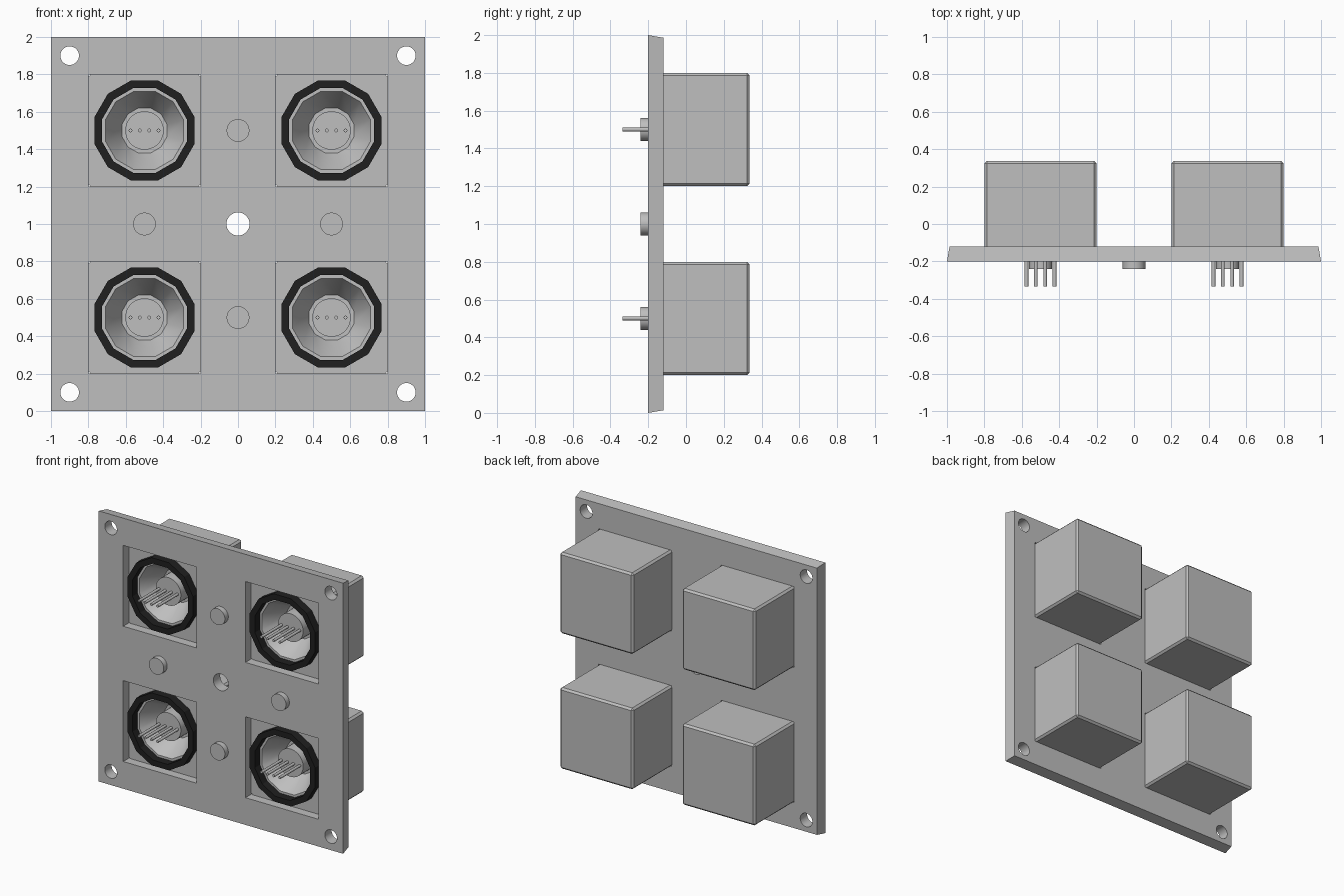
import bpy, bmesh, math
from mathutils import Matrix

cube = bpy.data.objects.get("Cube")
if cube:
    bpy.data.objects.remove(cube, do_unlink=True)


def material(name, value):
    m = bpy.data.materials.new(name)
    m.use_nodes = True
    color = (value, value, value, 1)
    m.diffuse_color = color
    m.node_tree.nodes["Principled BSDF"].inputs["Base Color"].default_value = color
    return m


GREY = material("light grey", 0.52)
BLACK = material("black rubber", 0.014)


def finish(name, bm, mat, smooth=None):
    bmesh.ops.recalc_face_normals(bm, faces=bm.faces)
    mesh = bpy.data.meshes.new(name)
    bm.to_mesh(mesh)
    bm.free()
    mesh.materials.append(mat)
    ob = bpy.data.objects.new(name, mesh)
    bpy.context.collection.objects.link(ob)
    if smooth:
        activate(ob)
        bpy.ops.object.shade_smooth_by_angle(angle=math.radians(smooth))
    return ob


def activate(ob):
    bpy.ops.object.select_all(action='DESELECT')
    ob.select_set(True)
    bpy.context.view_layer.objects.active = ob


def box_into(bm, x, y0, y1, z, size):
    mat = Matrix.Translation((x, (y0 + y1) / 2, z)) @ Matrix.Diagonal((size, y1 - y0, size, 1))
    return bmesh.ops.create_cube(bm, size=1, matrix=mat)["verts"]


def rod_into(bm, x, y0, y1, z, r, sides=24):
    """Solid cylinder along y."""
    mat = Matrix.Translation((x, (y0 + y1) / 2, z)) @ Matrix.Rotation(math.pi / 2, 4, 'X')
    mat = mat @ Matrix.Rotation(math.pi / sides, 4, 'Z')
    bmesh.ops.create_cone(bm, cap_ends=True, segments=sides, radius1=r, radius2=r,
                          depth=y1 - y0, matrix=mat)


def lathe(name, profile, x, z, mat, sides=12, smooth=None):
    """Turn a closed (radius, y) profile around the y axis through x, z."""
    bm = bmesh.new()
    rings = []
    for i in range(sides):
        a = 2 * math.pi * (i + 0.5) / sides
        rings.append([bm.verts.new((x + r * math.cos(a), y, z + r * math.sin(a)))
                      for r, y in profile])
    n = len(profile)
    for i in range(sides):
        a, b = rings[i], rings[(i + 1) % sides]
        for j in range(n):
            k = (j + 1) % n
            if profile[j][0] or profile[k][0]:
                bm.faces.new((a[j], a[k], b[k], b[j]))
    bmesh.ops.remove_doubles(bm, verts=bm.verts, dist=1e-5)
    return finish(name, bm, mat, smooth)


def cut(ob, cutter_bm):
    cutter = finish("cutter", cutter_bm, GREY)
    cutter.hide_render = True
    mod = ob.modifiers.new("cut", 'BOOLEAN')
    mod.operation, mod.solver, mod.object = 'DIFFERENCE', 'EXACT', cutter
    activate(ob)
    bpy.ops.object.modifier_apply(modifier=mod.name)
    bpy.data.objects.remove(cutter, do_unlink=True)


FRONT, BACK, FLOOR = -0.20, -0.12, -0.135
SOCKETS = [(x, z) for x in (-0.5, 0.5) for z in (0.5, 1.5)]

# Mounting plate, slightly smaller at the back
bm = bmesh.new()
for v in box_into(bm, 0, FRONT, BACK, 1, 2):
    if v.co.y > -0.16:
        v.co.x *= 0.986
        v.co.z = 1 + (v.co.z - 1) * 0.986
plate = finish("mounting_plate", bm, GREY)

# Screw holes, centre hole and square openings
holes = bmesh.new()
for x in (-0.9, 0.9):
    for z in (0.1, 1.9):
        rod_into(holes, x, -0.3, 0, z, 0.05)
rod_into(holes, 0, -0.3, 0, 1, 0.062)
for x, z in SOCKETS:
    box_into(holes, x, -0.3, 0, z, 0.598)
cut(plate, holes)
activate(plate)
bpy.ops.object.shade_smooth_by_angle(angle=math.radians(30))

# Round locating studs on the front
for name, x, z in (("left", 0.5, 1), ("right", -0.5, 1), ("upper", 0, 1.5), ("lower", 0, 0.5)):
    bm = bmesh.new()
    rod_into(bm, x, -0.24, FRONT + 0.02, z, 0.061)
    finish(name + "_stud", bm, GREY, 30)

for x, z in SOCKETS:
    tag = ("upper" if z > 1 else "lower") + ("_left" if x > 0 else "_right")

    # Housing behind the plate, its front face forming the recess floor
    bm = bmesh.new()
    box_into(bm, x, FLOOR, 0.337, z, 0.6)
    edges = [e for e in bm.edges if max(v.co.y for v in e.verts) > 0]
    bmesh.ops.bevel(bm, geom=edges, offset=0.014, segments=1, affect='EDGES')
    housing = finish(tag + "_housing", bm, GREY)
    bore = bmesh.new()
    rod_into(bore, x, -0.3, 0.05, z, 0.24, 12)
    cut(housing, bore)

    # Rubber ring around the socket
    lathe(tag + "_ring", [(0.277, FLOOR), (0.277, -0.195), (0.234, -0.195), (0.234, FLOOR)],
          x, z, BLACK)

    # Conical cup
    lathe(tag + "_cup", [(0, 0.02), (0.125, 0.02), (0.217, -0.136), (0.242, -0.136),
                         (0.242, 0.04), (0, 0.04)], x, z, GREY, smooth=35)

    # Centre core with four contact pins
    bm = bmesh.new()
    rod_into(bm, x, -0.10, 0.03, z, 0.103, 32)
    finish(tag + "_core", bm, GREY, 30)
    bm = bmesh.new()
    for i in range(4):
        rod_into(bm, x + (i - 1.5) * 0.05, -0.335, -0.08, z, 0.01, 12)
    finish(tag + "_pins", bm, GREY, 35)
